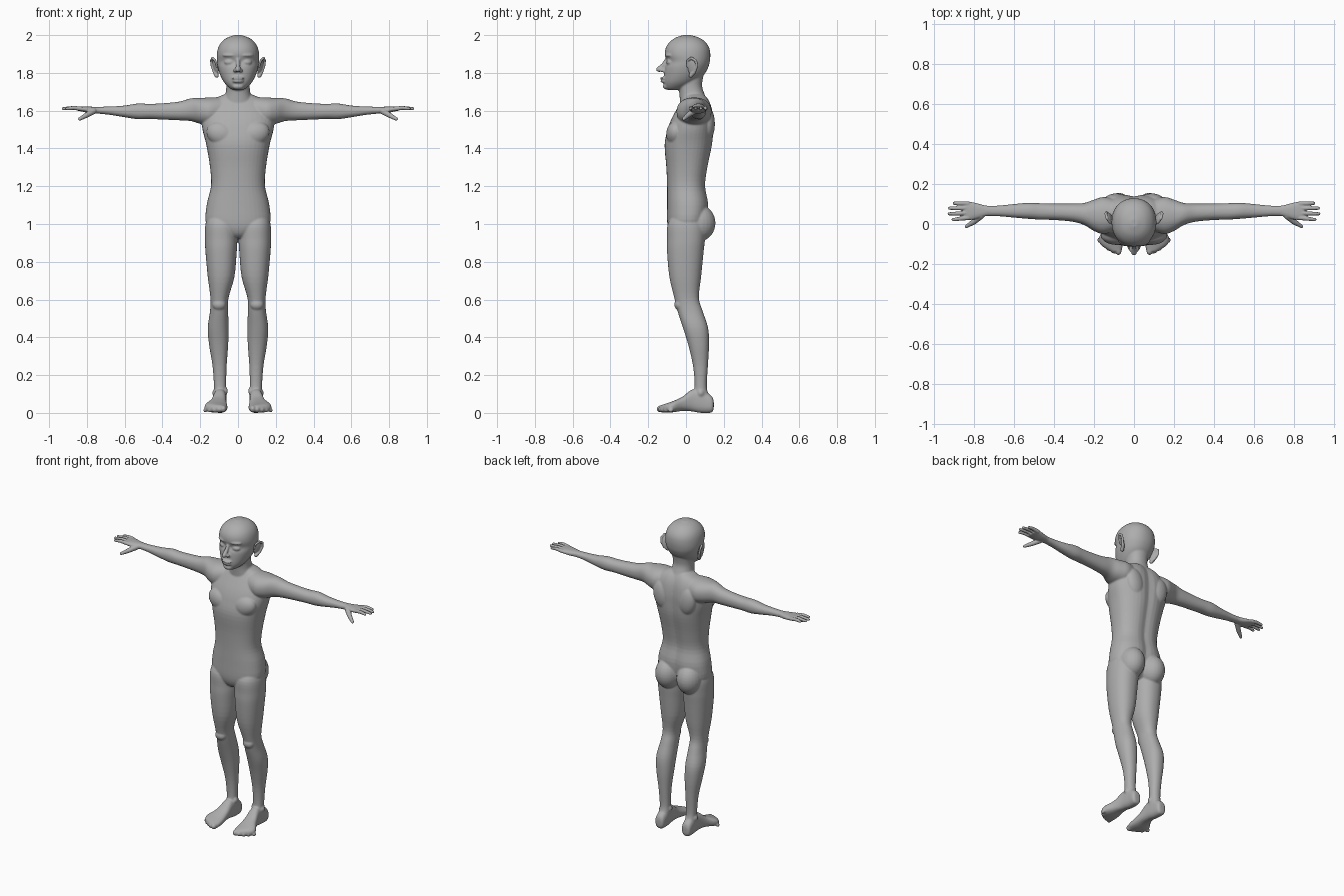
import bpy, bmesh, math
from mathutils import Matrix, Vector, Euler

skin = bpy.data.materials.new("grey_skin")
skin.diffuse_color = (0.42, 0.42, 0.42, 1)


def place(axis, t, a, b):
    return {'x': (t, a, b), 'y': (a, t, b), 'z': (a, b, t)}[axis]


def catmull(p0, p1, p2, p3, u):
    return [0.5 * (2 * b + (c - a) * u + (2 * a - 5 * b + 4 * c - d) * u * u
                   + (3 * b - a - 3 * c + d) * u ** 3) for a, b, c, d in zip(p0, p1, p2, p3)]


def loft(bm, axis, secs, side=1, n=2.2, groove=0.0, seg=40, sub=4):
    """Closed skin through sections (t, a_min, a_max, b_min, b_max)."""
    rows = []
    for i in range(len(secs) - 1):
        q = [secs[max(0, min(len(secs) - 1, i + k))] for k in (-1, 0, 1, 2)]
        rows += [catmull(*q, j / sub) for j in range(sub)]
    rows.append(secs[-1])
    rings = []
    for t, a0, a1, b0, b1 in rows:
        ring = []
        for k in range(seg):
            c, s = math.cos(math.tau * k / seg), math.sin(math.tau * k / seg)
            a = (a0 + a1) / 2 + (a1 - a0) / 2 * math.copysign(abs(c) ** (2 / n), c)
            b = (b0 + b1) / 2 + (b1 - b0) / 2 * math.copysign(abs(s) ** (2 / n), s)
            if groove and s > 0:  # spine furrow
                b -= groove * math.exp(-(a / 0.03) ** 2)
            p = Vector(place(axis, t, a, b))
            p.x *= side
            ring.append(bm.verts.new(p))
        rings.append(ring)
    for r, q in zip(rings, rings[1:]):
        for k in range(seg):
            bm.faces.new((r[k], r[(k + 1) % seg], q[(k + 1) % seg], q[k]))
    bm.faces.new(rings[0])
    bm.faces.new(rings[-1])


def ball(bm, c, r, side=1, rot=(0, 0, 0)):
    c = Vector((c[0] * side, c[1], c[2]))
    e = Euler((rot[0], rot[1] * side, rot[2] * side))
    m = Matrix.Translation(c) @ e.to_matrix().to_4x4() @ Matrix.Diagonal((*r, 1))
    bmesh.ops.create_uvsphere(bm, u_segments=24, v_segments=16, radius=1, matrix=m)


def tube(bm, pts, radii, side=1):
    pts = [Vector((p[0] * side, p[1], p[2])) for p in pts]
    for p, r in zip(pts, radii):
        bmesh.ops.create_uvsphere(bm, u_segments=16, v_segments=10, radius=r,
                                  matrix=Matrix.Translation(p))
    for p, q, r0, r1 in zip(pts, pts[1:], radii, radii[1:]):
        d = q - p
        m = Matrix.Translation((p + q) / 2) @ d.to_track_quat('Z', 'Y').to_matrix().to_4x4()
        bmesh.ops.create_cone(bm, cap_ends=True, segments=16, radius1=r0, radius2=r1,
                              depth=d.length, matrix=m)


def finish(name, bm, voxel, smooth):
    bmesh.ops.recalc_face_normals(bm, faces=bm.faces)
    me = bpy.data.meshes.new(name)
    bm.to_mesh(me)
    bm.free()
    me.materials.append(skin)
    ob = bpy.data.objects.new(name, me)
    bpy.context.collection.objects.link(ob)
    for p in me.polygons:
        p.use_smooth = True
    r = ob.modifiers.new("merge", 'REMESH')
    r.mode, r.voxel_size, r.use_smooth_shade = 'VOXEL', voxel, True
    s = ob.modifiers.new("soften", 'SMOOTH')
    s.factor, s.iterations = 0.5, smooth


def sym(rows):  # (z, half width, front, back)
    return [(z, -w, w, f, b) for z, w, f, b in rows]


body = bmesh.new()
# torso
loft(body, 'z', sym([
    (0.925, 0.03, -0.06, 0.04), (0.95, 0.10, -0.085, 0.085), (1.0, 0.168, -0.099, 0.11),
    (1.1, 0.166, -0.10, 0.122), (1.2, 0.143, -0.10, 0.106), (1.3, 0.148, -0.104, 0.118),
    (1.42, 0.168, -0.113, 0.142), (1.5, 0.188, -0.097, 0.148), (1.56, 0.19, -0.075, 0.148),
    (1.62, 0.165, -0.042, 0.138), (1.665, 0.12, -0.015, 0.118), (1.695, 0.05, 0.0, 0.09)]),
    n=2.35, groove=0.012)
# neck
loft(body, 'z', sym([
    (1.60, 0.09, -0.03, 0.13), (1.65, 0.08, -0.032, 0.115), (1.69, 0.066, -0.035, 0.097),
    (1.74, 0.062, -0.04, 0.085), (1.82, 0.07, -0.04, 0.1)]))
# head
loft(body, 'z', sym([
    (1.709, 0.025, -0.095, -0.045), (1.722, 0.047, -0.11, 0.0), (1.75, 0.074, -0.117, 0.05),
    (1.79, 0.095, -0.116, 0.095), (1.83, 0.107, -0.112, 0.118), (1.86, 0.111, -0.101, 0.126),
    (1.895, 0.112, -0.112, 0.129), (1.93, 0.106, -0.108, 0.124), (1.96, 0.09, -0.09, 0.106),
    (1.985, 0.06, -0.058, 0.073), (2.0, 0.018, -0.015, 0.025)]), n=2.15)
# nose, lips, chin
tube(body, [(0, -0.1, 1.875), (0, -0.117, 1.845), (0, -0.144, 1.818)], [0.01, 0.011, 0.014])
ball(body, (0, -0.118, 1.772), (0.034, 0.02, 0.007))
ball(body, (0, -0.115, 1.755), (0.03, 0.02, 0.008))
ball(body, (0, -0.104, 1.728), (0.03, 0.018, 0.016))

for s in (1, -1):
    # eyelids, brows, nostrils, cheeks
    ball(body, (0.047, -0.084, 1.856), (0.027, 0.02, 0.015), s, (0, 0, 0.3))
    ball(body, (0.048, -0.092, 1.893), (0.036, 0.017, 0.008), s, (0, 0, 0.35))
    ball(body, (0.014, -0.125, 1.813), (0.012, 0.015, 0.01), s)
    # buttock
    ball(body, (0.077, 0.066, 1.005), (0.078, 0.09, 0.098), s)
    # shoulder blade and chest muscle
    ball(body, (0.09, 0.115, 1.53), (0.06, 0.038, 0.09), s, (0, 0.2, 0))
    ball(body, (0.085, -0.055, 1.475), (0.085, 0.05, 0.065), s, (0, -0.4, 0))
    # arm
    loft(body, 'x', [
        (0.08, -0.03, 0.12, 1.52, 1.672), (0.15, -0.05, 0.135, 1.52, 1.67),
        (0.20, -0.035, 0.122, 1.53, 1.667), (0.25, -0.005, 0.105, 1.545, 1.665),
        (0.31, 0.012, 0.102, 1.549, 1.648), (0.40, 0.02, 0.102, 1.553, 1.639),
        (0.47, 0.022, 0.104, 1.556, 1.636), (0.53, 0.026, 0.106, 1.555, 1.638),
        (0.60, 0.032, 0.1, 1.565, 1.627), (0.68, 0.039, 0.092, 1.578, 1.622),
        (0.76, 0.04, 0.092, 1.586, 1.62)], s)
    # leg
    loft(body, 'z', [
        (1.06, 0.05, 0.15, -0.06, 0.06), (1.0, 0.01, 0.172, -0.097, 0.10),
        (0.92, 0.004, 0.175, -0.10, 0.10), (0.85, 0.007, 0.172, -0.1, 0.093),
        (0.72, 0.019, 0.16, -0.088, 0.08), (0.61, 0.05, 0.146, -0.062, 0.068),
        (0.54, 0.052, 0.148, -0.045, 0.088), (0.45, 0.05, 0.16, -0.016, 0.117),
        (0.36, 0.052, 0.153, 0.012, 0.122), (0.25, 0.06, 0.135, 0.037, 0.116),
        (0.14, 0.063, 0.127, 0.046, 0.11), (0.09, 0.061, 0.128, 0.035, 0.122),
        (0.03, 0.066, 0.126, 0.03, 0.135)], s)
    # kneecap and ankle bones
    ball(body, (0.1, -0.035, 0.573), (0.036, 0.027, 0.03), s)
    ball(body, (0.122, 0.078, 0.105), (0.014, 0.018, 0.02), s)
    ball(body, (0.066, 0.07, 0.115), (0.012, 0.018, 0.02), s)
    # foot
    loft(body, 'y', [
        (0.147, 0.08, 0.112, 0.025, 0.06), (0.135, 0.066, 0.126, 0.002, 0.09),
        (0.08, 0.062, 0.128, 0.0, 0.125), (0.03, 0.062, 0.132, 0.008, 0.122),
        (-0.02, 0.06, 0.148, 0.01, 0.085), (-0.07, 0.056, 0.176, 0.003, 0.062),
        (-0.105, 0.056, 0.165, 0.002, 0.05), (-0.135, 0.062, 0.12, 0.004, 0.04)], s, n=2.5)
    # toes
    for i in range(5):
        r = 0.019 - 0.0018 * i
        ball(body, (0.078 + 0.024 * i, -0.134 + 0.003 * i + 0.0026 * i * i, r + 0.002),
             (r * 0.85, r * 1.15, r), s)
finish("body", body, 0.005, 5)

# hands
for s, side in ((1, "left"), (-1, "right")):
    hand = bmesh.new()
    loft(hand, 'x', [
        (0.70, 0.043, 0.09, 1.584, 1.62), (0.74, 0.04, 0.092, 1.585, 1.62),
        (0.78, 0.028, 0.102, 1.586, 1.621), (0.82, 0.02, 0.111, 1.594, 1.622),
        (0.85, 0.022, 0.112, 1.6, 1.621)], s, n=2.4)
    for y0, y1, tip in ((0.031, 0.022, 0.905), (0.055, 0.051, 0.925),
                        (0.079, 0.079, 0.923), (0.102, 0.104, 0.9)):
        tube(hand, [(0.83, y0, 1.61), (0.87, (y0 + y1) / 2, 1.615), (tip, y1, 1.611)],
             [0.0115, 0.0105, 0.008], s)
    tube(hand, [(0.765, 0.042, 1.598), (0.80, 0.012, 1.577), (0.838, -0.012, 1.556)],
         [0.017, 0.014, 0.009], s)
    finish(side + "_hand", hand, 0.003, 3)

    # ear: thin bowl with a rolled rim and lobe
    ear = bmesh.new()
    ball(ear, (0.118, 0.032, 1.828), (0.008, 0.026, 0.045), s, (0, 0.2, -0.45))
    rim = [(0.112, 0.008, 1.835), (0.121, 0.008, 1.865), (0.135, 0.028, 1.879),
           (0.141, 0.052, 1.865), (0.138, 0.058, 1.838), (0.126, 0.045, 1.805),
           (0.113, 0.025, 1.785)]
    tube(ear, rim, [0.006, 0.006, 0.007, 0.007, 0.007, 0.008, 0.011], s)
    finish(side + "_ear", ear, 0.003, 2)
